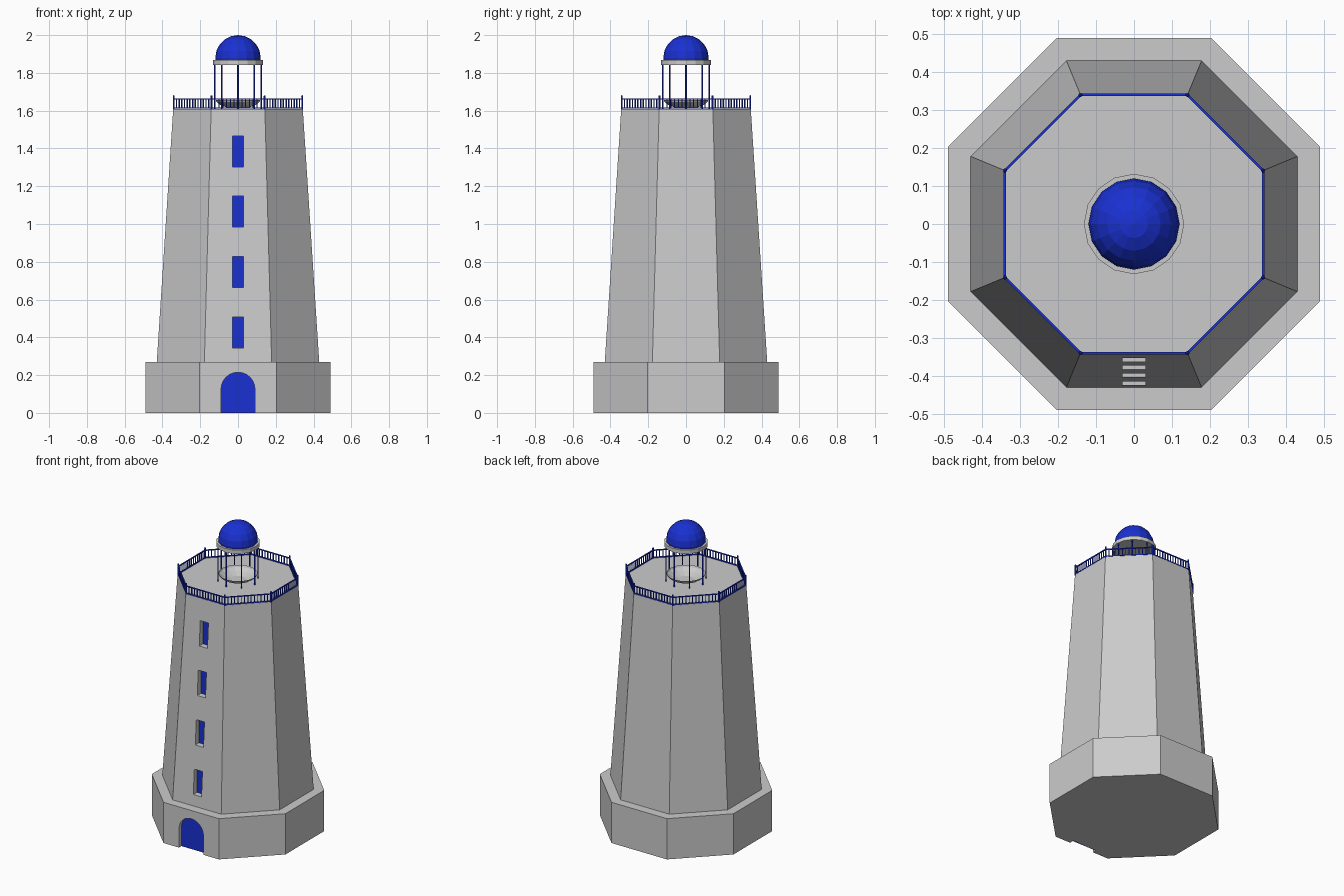
import bpy, bmesh, math
from math import pi, sin, cos
from mathutils import Vector, Matrix

if "Cube" in bpy.data.objects:
    bpy.data.objects.remove(bpy.data.objects["Cube"])

C8 = cos(pi / 8)
blue = bpy.data.materials.new("blue_paint")
blue.diffuse_color = (0.01, 0.03, 0.65, 1)
blue.use_nodes = True
blue.node_tree.nodes["Principled BSDF"].inputs["Base Color"].default_value = blue.diffuse_color


def make(name, bm, mat=None):
    bmesh.ops.recalc_face_normals(bm, faces=bm.faces)
    me = bpy.data.meshes.new(name)
    bm.to_mesh(me)
    bm.free()
    ob = bpy.data.objects.new(name, me)
    bpy.context.collection.objects.link(ob)
    if mat:
        me.materials.append(mat)
    return ob


def add_cone(bm, n, r1, r2, z1, z2, x=0, y=0, rot=0):
    m = Matrix.Translation((x, y, (z1 + z2) / 2)) @ Matrix.Rotation(rot, 4, 'Z')
    bmesh.ops.create_cone(bm, cap_ends=True, segments=n, radius1=r1, radius2=r2,
                          depth=z2 - z1, matrix=m)


def add_box(bm, centre, size, rot=0):
    m = Matrix.Translation(centre) @ Matrix.Rotation(rot, 4, 'Z') @ Matrix.Diagonal((*size, 1))
    bmesh.ops.create_cube(bm, size=1, matrix=m)


def octagon(name, a1, a2, z1, z2):
    bm = bmesh.new()
    add_cone(bm, 8, a1 / C8, a2 / C8, z1, z2, rot=pi / 8)
    return make(name, bm)


def extrude_front(name, pts, y1, y2, mat=None):
    bm = bmesh.new()
    f = bm.faces.new([bm.verts.new((x, y1, z)) for x, z in pts])
    ext = bmesh.ops.extrude_face_region(bm, geom=[f])
    bmesh.ops.translate(bm, vec=(0, y2 - y1, 0),
                        verts=[v for v in ext['geom'] if isinstance(v, bmesh.types.BMVert)])
    return make(name, bm, mat)


def cut(ob, cutter):
    cutter.hide_render = True
    cutter.hide_viewport = True
    cutter.display_type = 'WIRE'
    md = ob.modifiers.new("recess", 'BOOLEAN')
    md.operation, md.solver, md.object = 'DIFFERENCE', 'EXACT', cutter


# plinth and tapered tower
base = octagon("base", 0.49, 0.49, 0, 0.27)
tower = octagon("tower", 0.43, 0.343, 0.27, 1.61)

# arched door in a recess
arch = [(0.09 * cos(i * pi / 12), 0.125 + 0.09 * sin(i * pi / 12)) for i in range(13)]
cut(base, extrude_front("door_cutter", [(-0.09, -0.05), (0.09, -0.05)] + arch, -0.6, -0.462))
extrude_front("door", [(-0.09, 0.0), (0.09, 0.0)] + arch, -0.464, -0.455, blue)

# four recessed windows up the front
holes, panes = bmesh.new(), bmesh.new()
for z in (0.425, 0.745, 1.065, 1.385):
    wall = 0.43 - (z - 0.27) * 0.087 / 1.34
    back = -wall + 0.035
    add_box(holes, (0, back - 0.1, z), (0.06, 0.2, 0.164))
    add_box(panes, (0, back + 0.002, z), (0.06, 0.008, 0.164))
cut(tower, make("window_cutter", holes))
make("windows", panes, blue)

# gallery railing around the top edge
rail = bmesh.new()
A = 0.34
R = A / C8
corners = [Vector((R * cos(pi / 8 + i * pi / 4), R * sin(pi / 8 + i * pi / 4), 0)) for i in range(8)]
for i, p in enumerate(corners):
    q = corners[(i + 1) % 8]
    d = q - p
    mid, ang = (p + q) / 2, math.atan2(d.y, d.x)
    add_cone(rail, 8, 0.005, 0.005, 1.605, 1.675, p.x, p.y)
    bmesh.ops.create_icosphere(rail, subdivisions=1, radius=0.006,
                               matrix=Matrix.Translation((p.x, p.y, 1.676)))
    for z in (1.614, 1.662):
        add_box(rail, (mid.x, mid.y, z), (d.length, 0.007, 0.006), ang)
    for k in range(1, 14):
        b = p.lerp(q, k / 14)
        add_box(rail, (b.x, b.y, 1.637), (0.005, 0.005, 0.05), ang)
make("railing", rail, blue)

# lamp bowl
bowl = bmesh.new()
prof = [(0.05, 1.614), (0.09, 1.628), (0.113, 1.645), (0.118, 1.656)]
rings = [[bowl.verts.new((r * cos(i * pi / 8), r * sin(i * pi / 8), z)) for i in range(16)]
         for r, z in prof]
bowl.faces.new(rings[0])
for a, b in zip(rings, rings[1:]):
    for i in range(16):
        j = (i + 1) % 16
        bowl.faces.new((a[i], a[j], b[j], b[i]))
make("lamp_bowl", bowl)

# lantern columns
cols = bmesh.new()
for i in range(8):
    add_cone(cols, 8, 0.004, 0.004, 1.605, 1.85,
             0.122 * cos(i * pi / 4), 0.122 * sin(i * pi / 4))
make("lantern_columns", cols, blue)

# roof ring
ring = bmesh.new()
add_cone(ring, 16, 0.132, 0.132, 1.843, 1.868)
make("roof_ring", ring)

# blue dome
dome = bmesh.new()
bmesh.ops.create_uvsphere(dome, u_segments=16, v_segments=10, radius=0.12,
                          matrix=Matrix.Translation((0, 0, 1.88)))
bmesh.ops.bisect_plane(dome, geom=dome.verts[:] + dome.edges[:] + dome.faces[:],
                       plane_co=(0, 0, 1.86), plane_no=(0, 0, -1), clear_outer=True)
make("dome", dome, blue)
